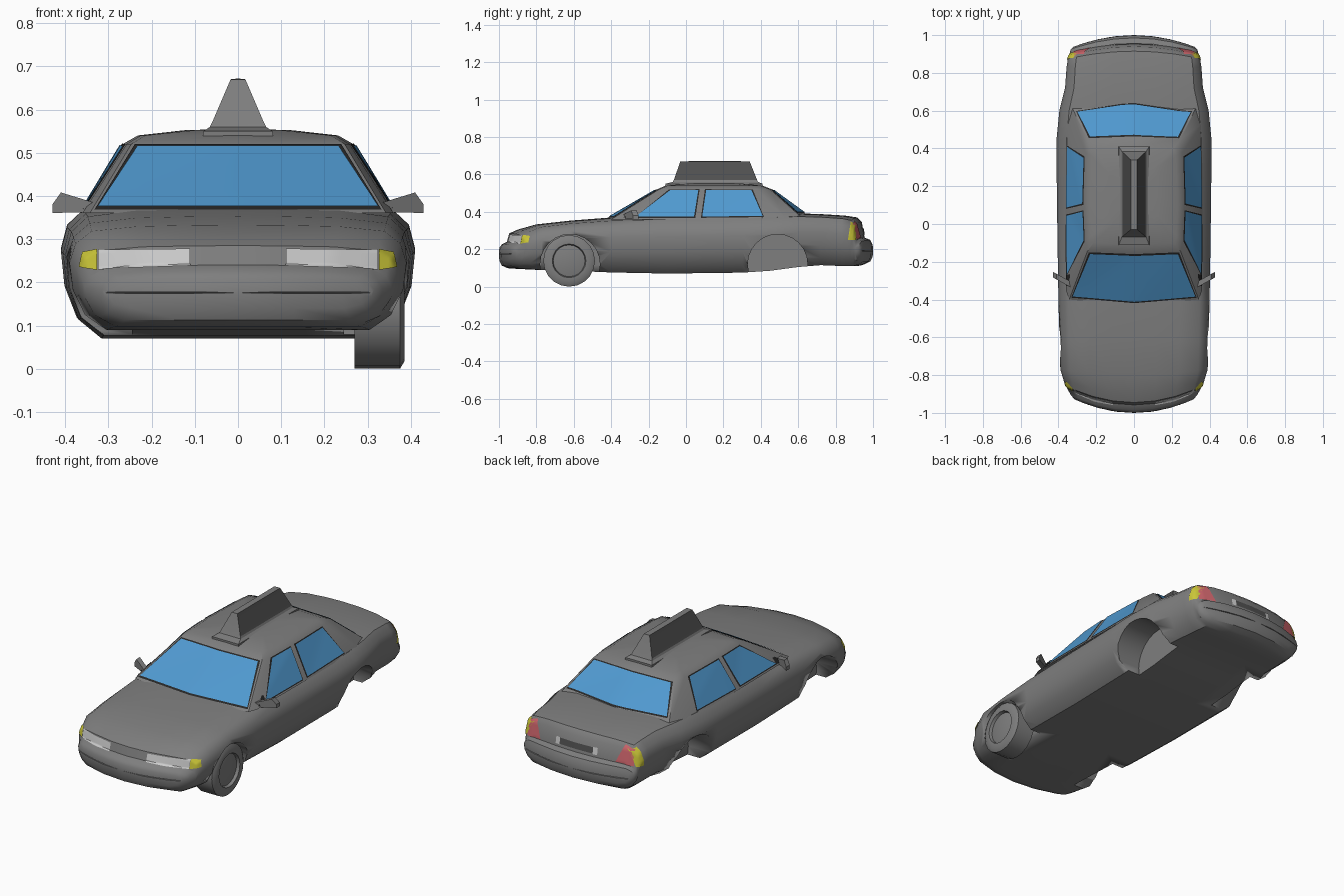
import bpy, bmesh, math
from mathutils import Vector
from mathutils.bvhtree import BVHTree

if "Cube" in bpy.data.objects:
    bpy.data.objects.remove(bpy.data.objects["Cube"])


def material(name, rgb):
    m = bpy.data.materials.new(name)
    m.diffuse_color = (*rgb, 1)
    m.use_nodes = True
    m.node_tree.nodes["Principled BSDF"].inputs["Base Color"].default_value = m.diffuse_color
    return m


PAINT = material("paint_grey", (0.21, 0.21, 0.21))
DARK = material("sign_dark", (0.08, 0.08, 0.08))
BLUE = material("glass_blue", (0.08, 0.32, 0.63))
BLACK = material("trim_dark", (0.02, 0.02, 0.02))
WHITE = material("lamp_white", (0.78, 0.78, 0.78))
AMBER = material("lamp_amber", (0.60, 0.57, 0.04))
RED = material("lamp_red", (0.62, 0.13, 0.15))


def finish(name, bm, mat=PAINT, angle=35):
    me = bpy.data.meshes.new(name)
    bm.to_mesh(me)
    bm.free()
    ob = bpy.data.objects.new(name, me)
    bpy.context.collection.objects.link(ob)
    me.materials.append(mat)
    bpy.ops.object.select_all(action='DESELECT')
    ob.select_set(True)
    bpy.context.view_layer.objects.active = ob
    bpy.ops.object.shade_smooth_by_angle(angle=math.radians(angle))
    return ob


def outward(bm):
    bm.normal_update()
    bmesh.ops.recalc_face_normals(bm, faces=bm.faces)


def mirrored(half):
    """Close a half ring (x >= 0, both ends on x = 0) into a full ring."""
    return half + [(-x, y, z) for x, y, z in half[-2:0:-1]]


def loft(rings, tips):
    """Skin rings and close both ends with a fan to a tip point."""
    bm = bmesh.new()
    vs = [[bm.verts.new(p) for p in r] for r in rings]
    n = len(vs[0])
    for a, b in zip(vs, vs[1:]):
        for i in range(n):
            j = (i + 1) % n
            bm.faces.new((a[i], a[j], b[j], b[i]))
    for r, t in ((vs[0], tips[0]), (vs[-1], tips[1])):
        c = bm.verts.new(t)
        for i in range(n):
            bm.faces.new((c, r[i], r[(i + 1) % n]))
    outward(bm)
    return bm


# Lower body: one cross-section scaled along y; bow bends the bumpers
SECTION = [(0, 0), (.4, 0), (.78, 0), (.91, .14), (.98, .38), (1, .64),
           (.965, .82), (.87, .94), (.6, .985), (.3, .996), (0, 1)]
STATIONS = [  # y, half width, bottom, top, bow
    (-1.0, .31, .174, .178, .07), (-.998, .315, .14, .208, .07), (-.985, .335, .113, .226, .08),
    (-.958, .355, .10, .24, .09), (-.945, .365, .098, .285, .09),
    (-.90, .375, .095, .305, .08), (-.80, .39, .09, .333, .03),
    (-.62, .395, .085, .353, 0), (-.40, .40, .076, .37, 0),
    (-.1, .405, .07, .378, 0), (.3, .41, .075, .383, 0),
    (.45, .41, .085, .388, 0), (.6, .395, .105, .392, 0),
    (.72, .365, .115, .388, 0), (.85, .357, .11, .38, -.02),
    (.915, .35, .11, .37, -.04), (.94, .345, .115, .345, -.05),
    (.955, .34, .12, .262, -.05), (.985, .335, .135, .25, -.06),
    (.998, .32, .16, .225, -.06), (1.0, .315, .19, .194, -.06)]
rings = [mirrored([(w * u, y + bow * u * u, b + (t - b) * v) for u, v in SECTION])
         for y, w, b, t, bow in STATIONS]
bm = loft(rings, [(0, -1.0, .176), (0, 1.0, .192)])
body_tree = BVHTree.FromBMesh(bm)
body = finish("body", bm)

# Wheel arches cut into the body
for s in (1, -1):
    for y in (-.62, .49):
        cb = bmesh.new()
        bmesh.ops.create_cone(cb, cap_ends=True, segments=24, radius1=.16, radius2=.16, depth=.28)
        for v in cb.verts:
            x, yy, z = v.co
            v.co = (s * (.385 + z), y + yy, .12 - x)
        outward(cb)
        if cb.calc_volume(signed=True) < 0:
            bmesh.ops.reverse_faces(cb, faces=cb.faces)
        cutter = finish("arch_cutter", cb)
        cutter.hide_render = True
        mod = body.modifiers.new("arch", 'BOOLEAN')
        mod.operation, mod.solver, mod.object = 'DIFFERENCE', 'EXACT', cutter
        bpy.context.view_layer.objects.active = body
        bpy.ops.object.modifier_apply(modifier=mod.name)
        bpy.data.objects.remove(cutter)

# Cabin: outlines stacked in z
CABIN = [
    (.36, [(0, -.43), (.343, -.40), (.36, -.35), (.364, .1), (.36, .53), (.335, .63), (0, .68)]),
    (.52, [(0, -.155), (.247, -.145), (.258, -.09), (.267, .1), (.257, .38), (.247, .45), (0, .46)]),
    (.54, [(0, -.11), (.215, -.10), (.225, -.06), (.232, .1), (.222, .36), (.21, .40), (0, .41)]),
    (.552, [(0, 0), (.10, .01), (.12, .05), (.125, .15), (.12, .25), (.10, .29), (0, .30)])]
bm = loft([mirrored([(x, y, z) for x, y in pts]) for z, pts in CABIN],
          [(0, .1, .36), (0, .15, .556)])
cabin_tree = BVHTree.FromBMesh(bm)
finish("cabin", bm, angle=30)


def panel(name, tree, axis, quad, mat, lift=.004, n=10):
    """Project a 2D quad along an axis onto a surface, as a thin skin.
    quad is in (x, z) for a y axis and in (y, z) for an x axis."""
    d = Vector(axis)
    q = [Vector(p) for p in quad]
    bm = bmesh.new()
    grid = []
    for i in range(n + 1):
        row = []
        for j in range(n + 1):
            u, v = i / n, j / n
            p = q[0].lerp(q[1], u).lerp(q[3].lerp(q[2], u), v)
            o = Vector((0, p[0], p[1])) if d.x else Vector((p[0], 0, p[1]))
            hit, nor, _, _ = tree.ray_cast(o + d * 3, -d)
            if hit is not None:
                if nor.dot(d) < 0:
                    nor = -nor
                row.append(bm.verts.new(hit + nor * lift))
            else:
                row.append(None)
        grid.append(row)
    for a, b in zip(grid, grid[1:]):
        for j in range(n):
            f = (a[j], b[j], b[j + 1], a[j + 1])
            if None not in f:
                face = bm.faces.new(f)
                face.normal_update()
                if face.normal.dot(d) < 0:
                    face.normal_flip()
    return finish(name, bm, mat)


def window(name, axis, quad):
    c = sum((Vector(p) for p in quad), Vector((0, 0))) / 4
    big = [Vector(p) + Vector((math.copysign(.007, p[0] - c.x), math.copysign(.005, p[1] - c.y)))
           for p in quad]
    panel(name + "_trim", cabin_tree, axis, big, BLACK, .002)
    panel(name, cabin_tree, axis, quad, BLUE, .005)


FRONT, BACK = (0, -1, 0), (0, 1, 0)
window("windshield", FRONT, [(-.325, .372), (.325, .372), (.232, .513), (-.232, .513)])
window("rear_window", BACK, [(-.30, .396), (.30, .396), (.232, .513), (-.232, .513)])

for s, side in ((1, "right"), (-1, "left")):
    out = (s, 0, 0)
    # Side windows
    window(side + "_front_window", out, [(-.27, .372), (.043, .372), (.066, .515), (-.085, .513)])
    window(side + "_rear_window", out, [(.087, .372), (.41, .376), (.35, .513), (.108, .515)])
    panel(side + "_quarter_trim", cabin_tree, out,
          [(-.335, .368), (-.27, .368), (-.265, .40), (-.28, .40)], BLACK)

    # Lamps
    def lamp(name, axis, quad, mat):
        panel(side + name, body_tree, axis,
              quad if axis[0] else [(s * x, z) for x, z in quad], mat)
    lamp("_headlight", FRONT, [(.11, .235), (.322, .228), (.322, .275), (.11, .277)], WHITE)
    lamp("_indicator", FRONT, [(.324, .228), (.365, .235), (.358, .268), (.324, .275)], AMBER)
    lamp("_tail_light", BACK, [(.225, .258), (.322, .252), (.315, .335), (.265, .352)], RED)
    lamp("_tail_indicator", out, [(.865, .25), (.905, .25), (.905, .335), (.88, .345)], AMBER)
    lamp("_plate_lamp", BACK, [(.10, .275), (.125, .275), (.125, .312), (.10, .312)], WHITE)

    # Door mirror
    bm = bmesh.new()
    prof = [(.335, .36), (.385, .362), (.43, .36), (.43, .38), (.41, .408), (.335, .385)]
    f = bm.faces.new([bm.verts.new((s * x, -.335 + (x - .335) * .55, z)) for x, z in prof])
    ext = bmesh.ops.extrude_face_region(bm, geom=[f])
    for v in ext['geom']:
        if isinstance(v, bmesh.types.BMVert):
            v.co.y += .03
    outward(bm)
    finish(side + "_mirror", bm)

# Number plate recess
panel("plate_recess", body_tree, BACK, [(-.10, .278), (.10, .278), (.10, .31), (-.10, .31)], DARK)


# Roof sign with dark side boards
def rect(w, y0, y1, z):
    return mirrored([(0, y0, z), (w, y0, z), (w, y1, z), (0, y1, z)])


bm = loft([rect(.082, -.11, .41, .535), rect(.08, -.11, .41, .55), rect(.065, -.07, .385, .56),
           rect(.06, -.065, .38, .57), rect(.017, -.03, .34, .67)],
          [(0, .15, .535), (0, .15, .672)])
bm.normal_update()
for f in bm.faces:
    if abs(f.normal.x) > .8 and f.calc_center_median().z > .58:
        f.material_index = 1
finish("roof_sign", bm, angle=20).data.materials.append(DARK)

# Single front wheel, turned around the axle
PROFILE = [(.27, 0), (.27, .138), (.375, .138), (.386, .12),
           (.386, .09), (.37, .085), (.377, .05), (.378, 0)]
bm = bmesh.new()
vs = [bm.verts.new((x, 0, r)) for x, r in PROFILE]
es = [bm.edges.new(e) for e in zip(vs, vs[1:])]
bmesh.ops.spin(bm, geom=vs + es, cent=(0, 0, 0), axis=(1, 0, 0),
               angle=2 * math.pi, steps=20)
bmesh.ops.remove_doubles(bm, verts=bm.verts, dist=1e-4)
outward(bm)
bmesh.ops.translate(bm, verts=bm.verts, vec=(0, -.625, .138))
finish("front_right_wheel", bm)
